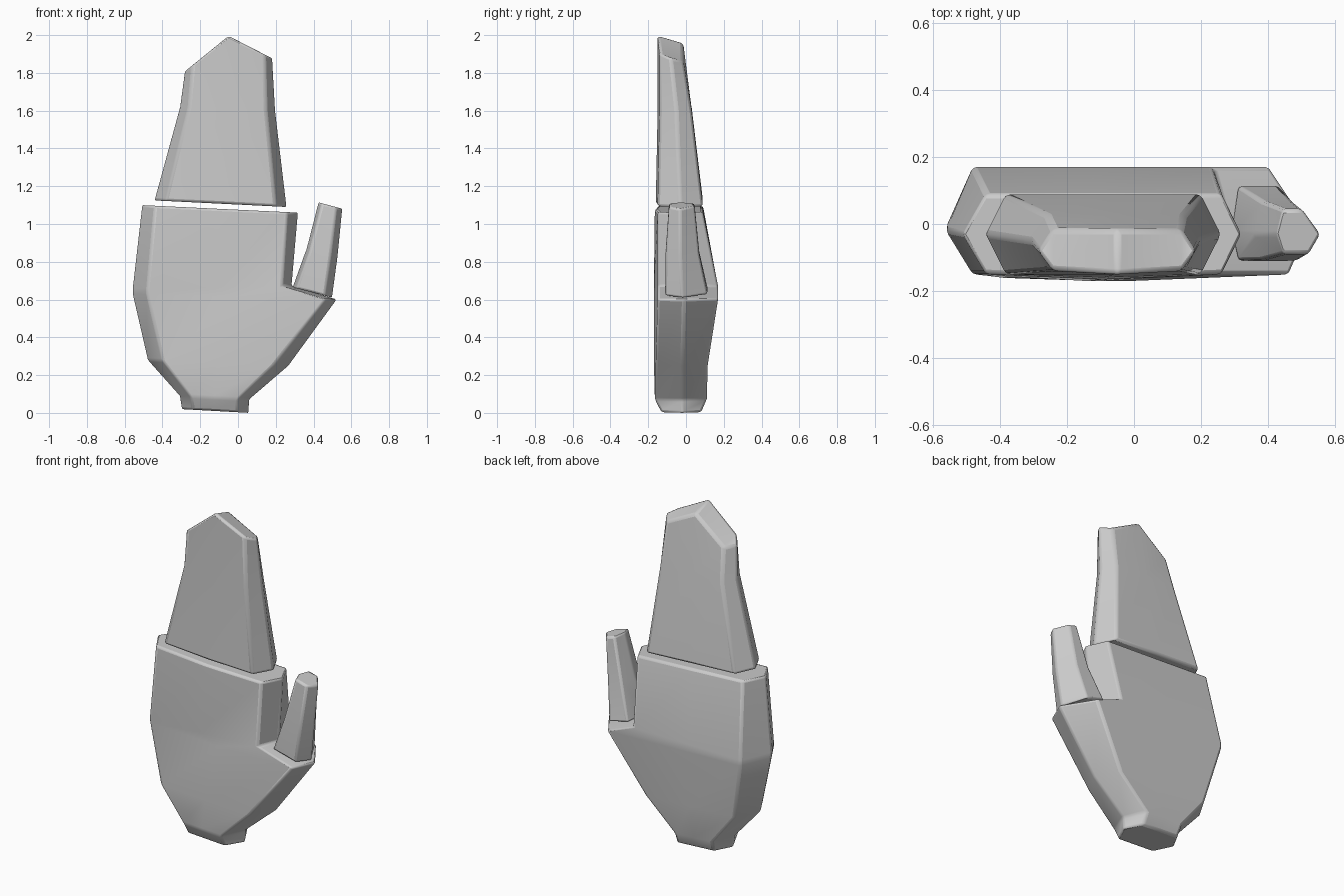
import bpy, bmesh

cube = bpy.data.objects.get("Cube")
if cube:
    bpy.data.objects.remove(cube, do_unlink=True)

grey = bpy.data.materials.new("plain grey")
grey.use_nodes = True
colour = (0.6, 0.6, 0.6, 1)
grey.diffuse_color = colour
grey.node_tree.nodes["Principled BSDF"].inputs["Base Color"].default_value = colour


def section(left, right, front, back, ridge, cut_l, cut_r, bow=0.0, peak=0.0, drop=0.0, skew=0.0):
    """Slanted six-sided section with a middle point on the front and back."""
    (xl, zl), (xr, zr) = left, right
    mid = (xl + xr) / 2
    outline = [(xl, ridge, 0), (xl + cut_l, front, 0), (mid, front - bow, 0),
               (xr - cut_r, front, 0), (xr, ridge, 0), (xr - cut_r - skew, back, drop),
               (mid, back, drop), (xl + cut_l, back, drop)]
    points = []
    for x, y, lower in outline:
        t = (x - xl) / (xr - xl)
        points.append((x, y, zl + t * (zr - zl) + peak * (1 - abs(2 * t - 1)) - lower))
    return points


def loft(name, rings, bevel):
    bm = bmesh.new()
    loops = [[bm.verts.new(p) for p in ring] for ring in rings]
    n = len(loops[0])
    for a, b in zip(loops, loops[1:]):
        for i in range(n):
            j = (i + 1) % n
            bm.faces.new((a[i], a[j], b[j], b[i]))
    # caps in strips, so a peaked end keeps its ridge
    for loop, flip in ((loops[0], True), (loops[-1], False)):
        for strip in ((0, 1, 7), (1, 2, 6, 7), (2, 3, 5, 6), (3, 4, 5)):
            face = [loop[i] for i in strip]
            bm.faces.new(face[::-1] if flip else face)
    bmesh.ops.recalc_face_normals(bm, faces=bm.faces)
    mesh = bpy.data.meshes.new(name)
    bm.to_mesh(mesh)
    bm.free()
    mesh.materials.append(grey)
    obj = bpy.data.objects.new(name, mesh)
    bpy.context.collection.objects.link(obj)
    mod = obj.modifiers.new("soft edges", 'BEVEL')
    mod.width, mod.segments = bevel, 2
    mod.limit_method, mod.angle_limit = 'ANGLE', 0.45
    bpy.ops.object.select_all(action='DESELECT')
    obj.select_set(True)
    bpy.context.view_layer.objects.active = obj
    bpy.ops.object.shade_smooth_by_angle(angle=0.7)
    return obj


# Palm with wrist stub; the step between two rings forms the thumb socket
loft("palm", [
    section((-0.30, 0.02), (0.06, 0.0), -0.13, 0.08, -0.02, 0.06, 0.06),
    section((-0.31, 0.09), (0.06, 0.07), -0.165, 0.11, -0.02, 0.06, 0.06),
    section((-0.48, 0.28), (0.27, 0.25), -0.16, 0.115, -0.02, 0.08, 0.08, 0.01),
    section((-0.56, 0.63), (0.525, 0.60), -0.15, 0.17, -0.01, 0.08, 0.06, 0.02, skew=0.06),
    section((-0.56, 0.66), (0.285, 0.67), -0.15, 0.17, -0.02, 0.08, 0.05, 0.02),
    section((-0.51, 1.10), (0.32, 1.06), -0.15, 0.09, -0.03, 0.07, 0.06, 0.015),
], 0.012)

# Fingers as one tapering slab with a pointed tip
loft("fingers", [
    section((-0.445, 1.125), (0.26, 1.09), -0.15, 0.09, -0.03, 0.06, 0.06, 0.01),
    section((-0.31, 1.62), (0.20, 1.60), -0.14, 0.03, -0.05, 0.05, 0.05, 0.01),
    section((-0.285, 1.81), (0.185, 1.88), -0.14, -0.015, -0.08, 0.045, 0.045, 0.01, 0.155, 0.04),
], 0.014)

# Thumb
loft("thumb", [
    section((0.29, 0.665), (0.50, 0.61), -0.11, 0.115, -0.02, 0.02, 0.04, skew=0.03),
    section((0.36, 0.86), (0.53, 0.83), -0.108, 0.07, -0.03, 0.02, 0.04, skew=0.02),
    section((0.425, 1.115), (0.555, 1.08), -0.09, 0.045, -0.03, 0.02, 0.035, skew=0.02),
], 0.012)
